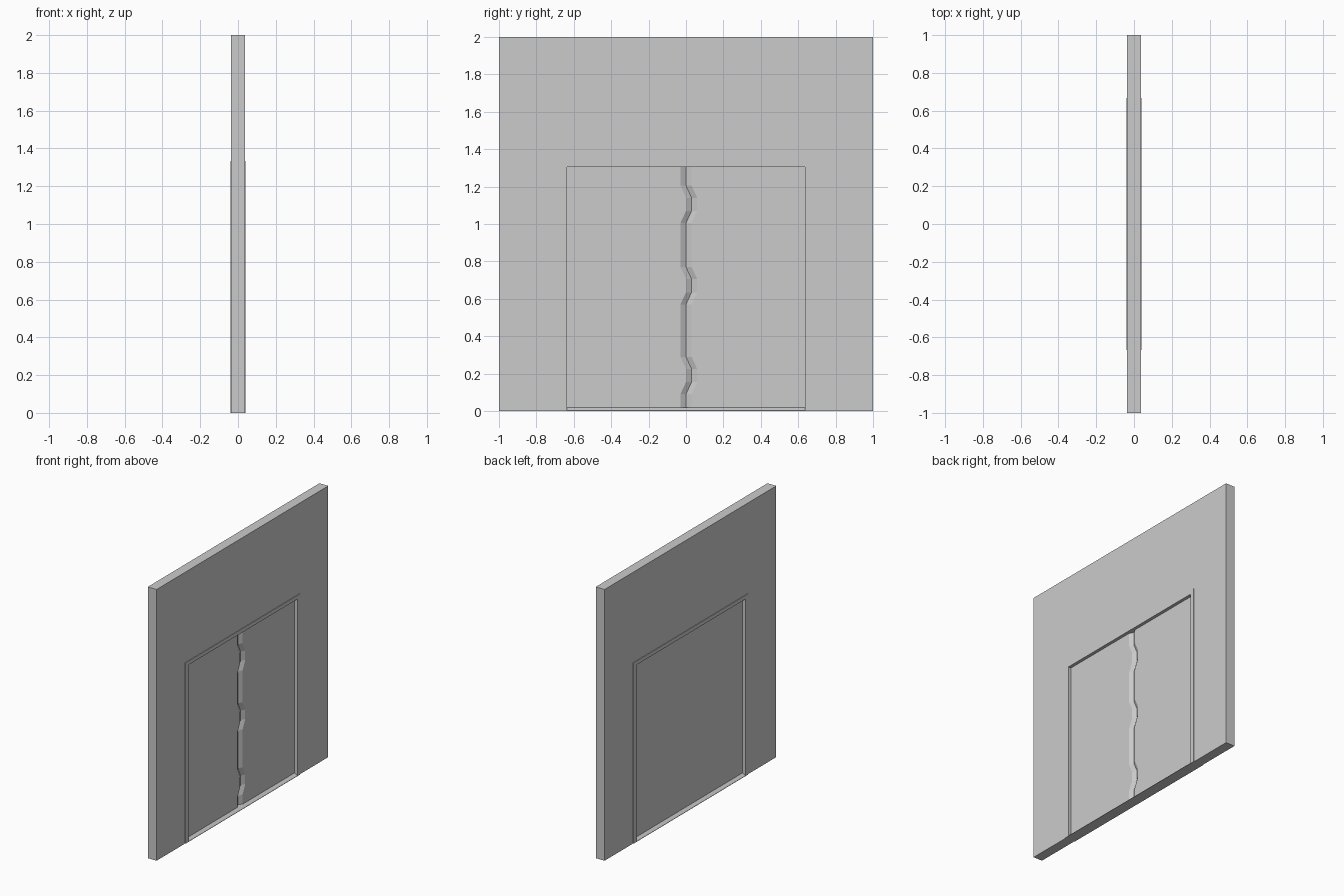
import bpy

if "Cube" in bpy.data.objects:
    bpy.data.objects.remove(bpy.data.objects["Cube"])


def prism(name, outline, axis, a, b):
    """Extrude a 2D outline between a and b along x or y (outline is (y,z) or (x,z))."""
    def pt(p, t):
        return (t, p[0], p[1]) if axis == 'x' else (p[0], t, p[1])
    n = len(outline)
    verts = [pt(p, a) for p in outline] + [pt(p, b) for p in outline]
    faces = [tuple(range(n)), tuple(range(2 * n - 1, n - 1, -1))]
    faces += [(i, i + n, (i + 1) % n + n, (i + 1) % n) for i in range(n)]
    return make(name, verts, faces)


def make(name, verts, faces):
    import bmesh
    me = bpy.data.meshes.new(name)
    me.from_pydata(verts, [], faces)
    bm = bmesh.new()
    bm.from_mesh(me)
    bmesh.ops.remove_doubles(bm, verts=bm.verts, dist=1e-5)
    bmesh.ops.recalc_face_normals(bm, faces=bm.faces)
    bm.to_mesh(me)
    bm.free()
    ob = bpy.data.objects.new(name, me)
    bpy.context.collection.objects.link(ob)
    return ob


def arch(outer, top_out, inner, top_in):
    """Outline of a portal: rectangle with an opening cut from the floor."""
    return [(-outer, 0), (-outer, top_out), (outer, top_out), (outer, 0),
            (inner, 0), (inner, top_in), (-inner, top_in), (-inner, 0)]


WALL, TRIM, DOOR = 0.036, 0.04, 0.017
HALF, TOP = 0.635, 1.305
GROOVE, DEPTH = 0.03, 0.018

# Wall with doorway, and the slightly proud frame lining it
prism("wall", arch(1, 2, 0.65, 1.32), 'x', -WALL, WALL)
prism("door_frame", arch(0.667, 1.333, HALF, TOP), 'x', -TRIM, TRIM)

# Sloping threshold on both sides of the door
prism("threshold", [(-TRIM, 0), (TRIM, 0), (TRIM, 0.003), (DOOR - 0.002, 0.02),
                    (0.002 - DOOR, 0.02), (-TRIM, 0.003)], 'y', -HALF, HALF)

# Zigzag seam line: straight with three kinks toward +y
seam = [(0, 0)]
for z in (0.09, 0.57, 1.005):
    seam += [(0, z), (0.03, z + 0.065), (0.03, z + 0.135), (0, z + 0.2)]
seam.append((0, TOP))

# Two door leaves meeting in a V groove on the +x side
for side, name in ((-1, "left_door_leaf"), (1, "right_door_leaf")):
    verts, faces = [], []
    for y, z in seam:
        verts += [(DOOR, side * HALF, z), (DOOR, y + side * GROOVE, z),
                  (DOOR - DEPTH, y, z), (-DOOR, y, z), (-DOOR, side * HALF, z)]
    rows = len(seam)
    for r in range(rows - 1):
        for c in range(5):
            d = (c + 1) % 5
            faces.append((r * 5 + c, r * 5 + d, r * 5 + 5 + d, r * 5 + 5 + c))
    faces += [tuple(range(5)), tuple(range(rows * 5 - 5, rows * 5))]
    make(name, verts, faces)
